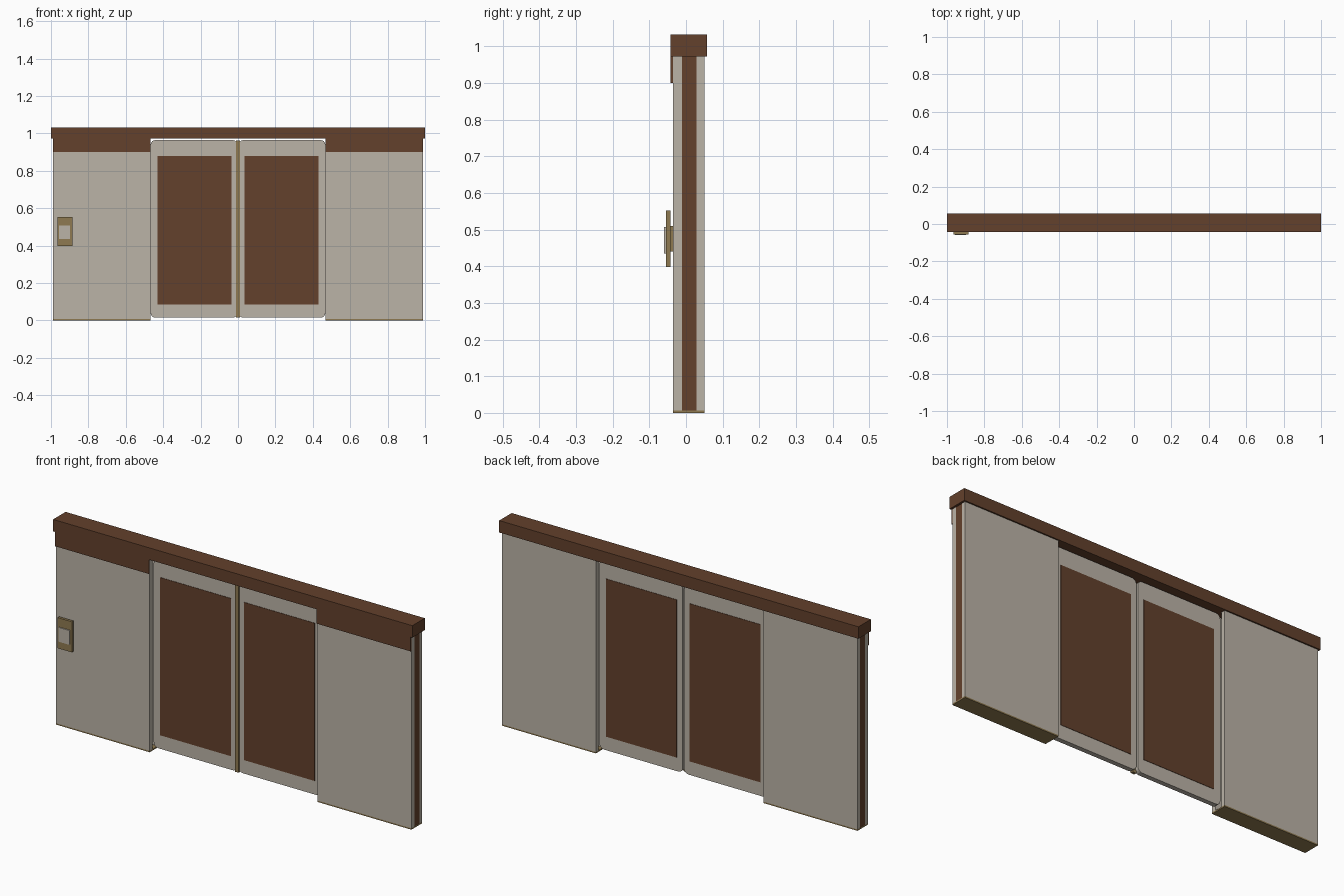
import bpy, bmesh, math

if "Cube" in bpy.data.objects:
    bpy.data.objects.remove(bpy.data.objects["Cube"])


def material(name, rgb):
    m = bpy.data.materials.new(name)
    m.diffuse_color = (*rgb, 1)
    m.use_nodes = True
    m.node_tree.nodes["Principled BSDF"].inputs["Base Color"].default_value = m.diffuse_color
    return m


PALE = material("pale_grey", (0.50, 0.455, 0.39))
BROWN = material("dark_brown", (0.125, 0.052, 0.025))
BRASS = material("brass", (0.275, 0.195, 0.083))


def finish(name, bm, mat):
    bmesh.ops.recalc_face_normals(bm, faces=bm.faces)
    mesh = bpy.data.meshes.new(name)
    bm.to_mesh(mesh)
    bm.free()
    mesh.materials.append(mat)
    ob = bpy.data.objects.new(name, mesh)
    bpy.context.collection.objects.link(ob)
    return ob


def box(name, x, y, z, mat):
    bm = bmesh.new()
    bmesh.ops.create_cube(bm, size=1)
    for v in bm.verts:
        for i, (a, b) in enumerate((x, y, z)):
            v.co[i] = (a + b) / 2 + v.co[i] * (b - a)
    return finish(name, bm, mat)


def rounded_slab(name, x, y, z, r, mat, steps=4):
    """Slab in the xz plane with rounded corners, extruded along y."""
    bm = bmesh.new()
    corners = ((x[1] - r, z[1] - r), (x[0] + r, z[1] - r),
               (x[0] + r, z[0] + r), (x[1] - r, z[0] + r))
    verts = []
    for k, (cx, cz) in enumerate(corners):
        for i in range(steps + 1):
            a = math.pi / 2 * (k + i / steps)
            verts.append(bm.verts.new((cx + r * math.cos(a), y[0], cz + r * math.sin(a))))
    face = bm.faces.new(verts)
    ext = bmesh.ops.extrude_face_region(bm, geom=[face])
    for v in ext["geom"]:
        if isinstance(v, bmesh.types.BMVert):
            v.co.y = y[1]
    return finish(name, bm, mat)


# Header beam over the full width
box("header_beam", (-1, 1), (-0.042, 0.057), (0.972, 1.032), BROWN)

for side, s in (("left", -1), ("right", 1)):
    def span(a, b):
        return tuple(sorted((s * a, s * b)))

    # Hollow wall pocket: two skins, end post and floor plate
    wall = span(0.467, 0.99)
    box(side + "_wall_front", wall, (-0.035, -0.011), (0.007, 0.972), PALE)
    box(side + "_wall_back", wall, (0.029, 0.05), (0.007, 0.972), PALE)
    box(side + "_end_post", span(0.96, 0.989), (-0.011, 0.029), (0.007, 0.972), BROWN)
    box(side + "_floor_plate", wall, (-0.035, 0.05), (0, 0.007), BRASS)
    # Fascia below the header, front only
    box(side + "_fascia", wall, (-0.042, -0.035), (0.9, 0.972), BROWN)
    # Sliding door with inset-coloured panels on both faces
    rounded_slab(side + "_door", span(0.004, 0.467), (-0.003, 0.021),
                 (0.015, 0.964), 0.024, PALE)
    for face, y in (("front", (-0.005, -0.003)), ("back", (0.021, 0.023))):
        box(f"{side}_door_panel_{face}", span(0.036, 0.43), y, (0.084, 0.878), BROWN)

# Brass seal where the doors meet
box("door_seal", (-0.01, 0.01), (-0.01, 0.004), (0.015, 0.962), BRASS)

# Wall control on the left pocket
box("control_mount", (-0.945, -0.905), (-0.043, -0.035), (0.44, 0.51), BRASS)
box("control_plate", (-0.966, -0.886), (-0.055, -0.042), (0.398, 0.552), BRASS)
box("control_button", (-0.957, -0.897), (-0.06, -0.055), (0.435, 0.507), PALE)
